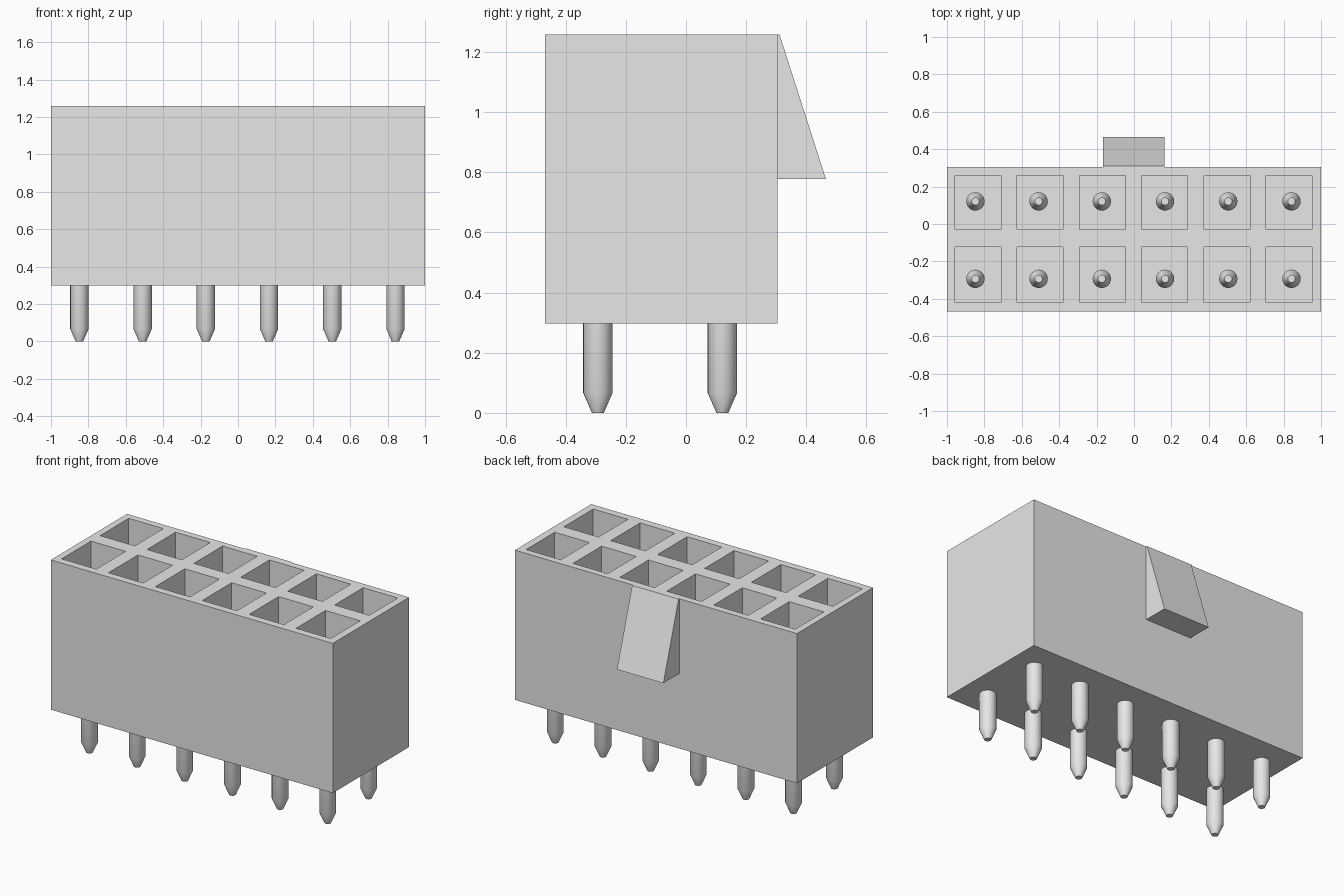
import bpy
import bmesh
import math

cube = bpy.data.objects.get("Cube")
if cube:
    bpy.data.objects.remove(cube, do_unlink=True)

grey = bpy.data.materials.new("light_grey")
grey.use_nodes = True
grey.diffuse_color = (0.8, 0.8, 0.8, 1)
grey.node_tree.nodes["Principled BSDF"].inputs["Base Color"].default_value = (0.8, 0.8, 0.8, 1)

COLS = 6
Z_BOTTOM, Z_TOP, Z_FLOOR = 0.298, 1.258, 0.40


def to_mesh(bm, name):
    bmesh.ops.recalc_face_normals(bm, faces=bm.faces[:])
    mesh = bpy.data.meshes.new(name)
    bm.to_mesh(mesh)
    bm.free()
    mesh.materials.append(grey)
    return mesh


def add_object(mesh, name, location=(0, 0, 0)):
    obj = bpy.data.objects.new(name, mesh)
    obj.location = location
    bpy.context.collection.objects.link(obj)
    return obj


# Housing: a top grid whose odd cells sink into sockets
xs = [-1.0]
for i in range(COLS):
    centre = -0.0025 + (i - 2.5) * 0.3326
    xs += [centre - 0.123, centre + 0.123]
xs.append(1.0)
ys = [-0.468, -0.42, -0.122, -0.03, 0.26, 0.304]

bm = bmesh.new()
grid = [[bm.verts.new((x, y, Z_TOP)) for y in ys] for x in xs]
cells = []
for i in range(len(xs) - 1):
    for j in range(len(ys) - 1):
        face = bm.faces.new((grid[i][j], grid[i + 1][j], grid[i + 1][j + 1], grid[i][j + 1]))
        if i % 2 and j % 2:
            cells.append(face)

# Outer walls and underside
rim = [e for e in bm.edges if e.is_boundary]
walls = bmesh.ops.extrude_edge_only(bm, edges=rim)["geom"]
for v in walls:
    if isinstance(v, bmesh.types.BMVert):
        v.co.z = Z_BOTTOM
bmesh.ops.contextual_create(bm, geom=[e for e in bm.edges if e.is_boundary])

# Sockets
floors = bmesh.ops.extrude_discrete_faces(bm, faces=cells)["faces"]
for face in floors:
    for v in face.verts:
        v.co.z = Z_FLOOR
add_object(to_mesh(bm, "housing"), "housing")

# Latch wedge on the back
bm = bmesh.new()
profile = [(0.300, Z_TOP), (0.311, Z_TOP), (0.465, 0.778), (0.300, 0.778)]
side = bm.faces.new([bm.verts.new((-0.165, y, z)) for y, z in profile])
moved = bmesh.ops.extrude_face_region(bm, geom=[side])["geom"]
bmesh.ops.translate(bm, vec=(0.329, 0, 0),
                    verts=[v for v in moved if isinstance(v, bmesh.types.BMVert)])
# extrusion leaves the first cap in place only when it is still present
if not side.is_valid:
    bmesh.ops.holes_fill(bm, edges=bm.edges[:], sides=4)
add_object(to_mesh(bm, "latch_wedge"), "latch_wedge")

# Pin: a rod tapered at both ends
SIDES = 24
PIN_TOP = 0.95
bm = bmesh.new()
rings = []
for r, z in [(0.02, 0), (0.049, 0.067), (0.049, PIN_TOP - 0.067), (0.02, PIN_TOP)]:
    rings.append([bm.verts.new((r * math.cos(2 * math.pi * k / SIDES),
                                r * math.sin(2 * math.pi * k / SIDES), z))
                  for k in range(SIDES)])
for low, high in zip(rings, rings[1:]):
    for k in range(SIDES):
        n = (k + 1) % SIDES
        bm.faces.new((low[k], low[n], high[n], high[k]))
bm.faces.new(rings[0])
bm.faces.new(rings[-1])
pin_mesh = to_mesh(bm, "pin")

# Two rows of pins sharing one mesh
for row, y in (("front", -0.293), ("back", 0.121)):
    for i in range(COLS):
        pin = add_object(pin_mesh, f"{row}_pin_{i + 1}", (-0.003 + (i - 2.5) * 0.338, y, 0))

bpy.ops.object.select_all(action="DESELECT")
pin.select_set(True)
bpy.context.view_layer.objects.active = pin
bpy.ops.object.shade_smooth_by_angle(angle=math.radians(30))
